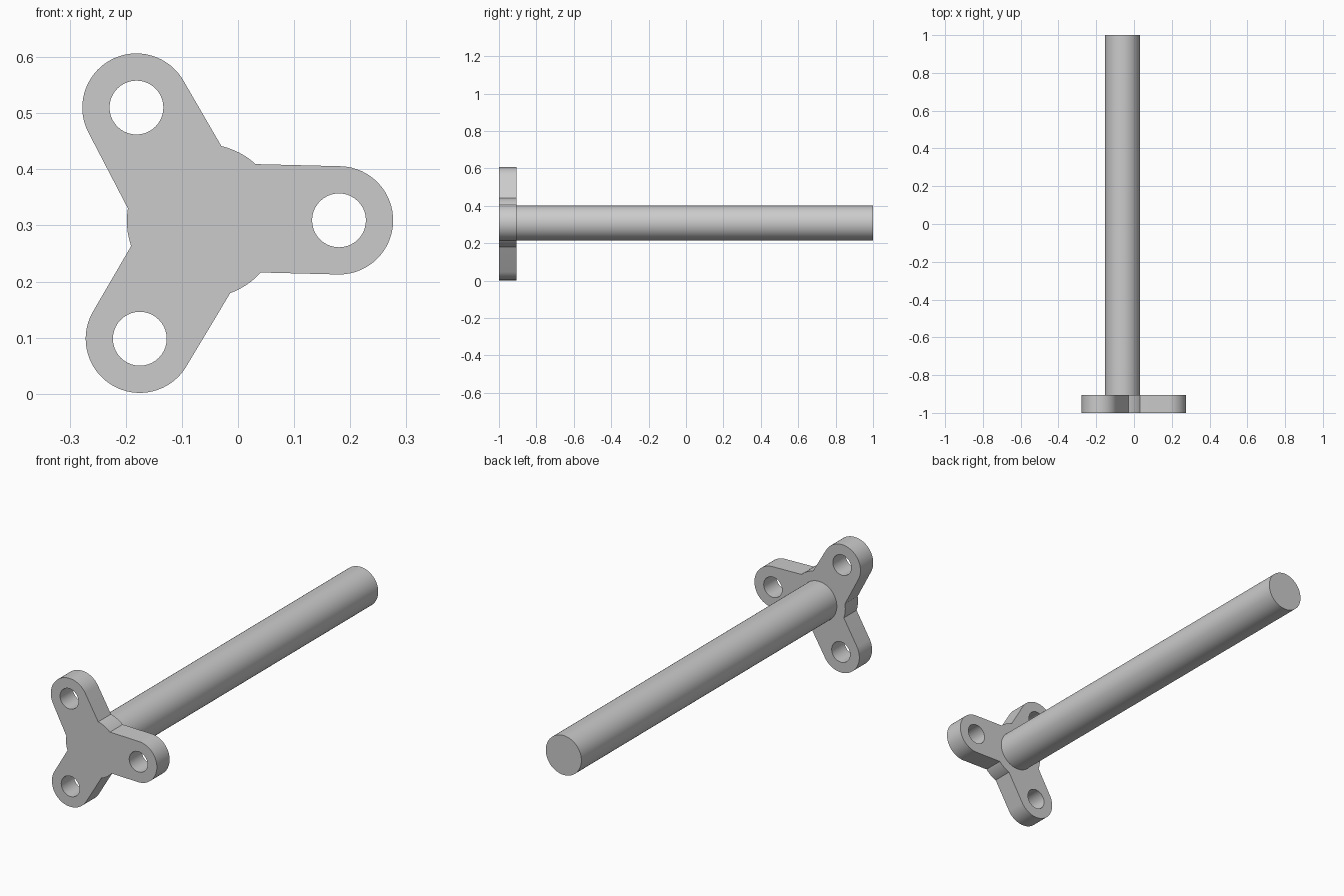
import bpy
import bmesh
from math import cos, sin, radians, degrees, atan2, pi
from mathutils import Matrix

cube = bpy.data.objects.get("Cube")
if cube:
    bpy.data.objects.remove(cube, do_unlink=True)

FRONT, PLATE_BACK, END = -1.0, -0.905, 1.0
HUB, HUB_R = (-0.061, 0.308), 0.137
SHAFT_R = 0.093
LOBE_R, HOLE_R = 0.0965, 0.048

# Each lobe: centre, arc start and end angle, where its two sides meet the hub
LOBES = [
    ((0.18, 0.309), -90, 87, (0.044, 0.213), (0.032, 0.41)),
    ((-0.181, 0.51), 29, 209, (-0.03, 0.44), (-0.195, 0.33)),
    ((-0.175, 0.098), 151, 328, (-0.191, 0.263), (-0.013, 0.177)),
]

grey = bpy.data.materials.new("grey metal")
grey.use_nodes = True
colour = (0.6, 0.6, 0.6, 1)
grey.diffuse_color = colour
grey.node_tree.nodes["Principled BSDF"].inputs["Base Color"].default_value = colour


def arc(centre, radius, start, end, steps):
    angles = [radians(start + (end - start) * i / steps) for i in range(steps + 1)]
    return [(centre[0] + radius * cos(a), centre[1] + radius * sin(a)) for a in angles]


def hub_angle(point):
    return degrees(atan2(point[1] - HUB[1], point[0] - HUB[0]))


def finish(bm, name):
    bmesh.ops.recalc_face_normals(bm, faces=bm.faces[:])
    mesh = bpy.data.meshes.new(name)
    bm.to_mesh(mesh)
    bm.free()
    mesh.materials.append(grey)
    obj = bpy.data.objects.new(name, mesh)
    bpy.context.collection.objects.link(obj)
    bpy.ops.object.select_all(action="DESELECT")
    obj.select_set(True)
    bpy.context.view_layer.objects.active = obj
    bpy.ops.object.shade_smooth_by_angle(angle=radians(25))


# Three-lobed handle plate: lobes joined by short hub arcs, with a hole in each
outline = []
for i, (centre, start, end, first, last) in enumerate(LOBES):
    outline += arc(centre, LOBE_R, start, end, 32)
    a0 = hub_angle(last)
    a1 = hub_angle(LOBES[(i + 1) % 3][3])
    outline += arc(HUB, HUB_R, a0, a0 + (a1 - a0) % 360, 8)
loops = [outline] + [arc(lobe[0], HOLE_R, 0, 360, 40)[:-1] for lobe in LOBES]

bm = bmesh.new()
for loop in loops:
    verts = [bm.verts.new((x, FRONT, z)) for x, z in loop]
    for a, b in zip(verts, verts[1:] + verts[:1]):
        bm.edges.new((a, b))
bmesh.ops.triangle_fill(bm, use_beauty=True, edges=bm.edges[:], normal=(0, -1, 0))
extruded = bmesh.ops.extrude_face_region(bm, geom=bm.faces[:], use_keep_orig=True)["geom"]
moved = [g for g in extruded if isinstance(g, bmesh.types.BMVert)]
bmesh.ops.translate(bm, verts=moved, vec=(0, PLATE_BACK - FRONT, 0))
finish(bm, "handle_plate")

# Long round shaft, set slightly into the back of the plate
root = PLATE_BACK - 0.02
bm = bmesh.new()
bmesh.ops.create_cone(
    bm, cap_ends=True, segments=64, radius1=SHAFT_R, radius2=SHAFT_R, depth=END - root,
    matrix=Matrix.Translation((HUB[0], (END + root) / 2, HUB[1])) @ Matrix.Rotation(pi / 2, 4, "X"))
finish(bm, "shaft")
